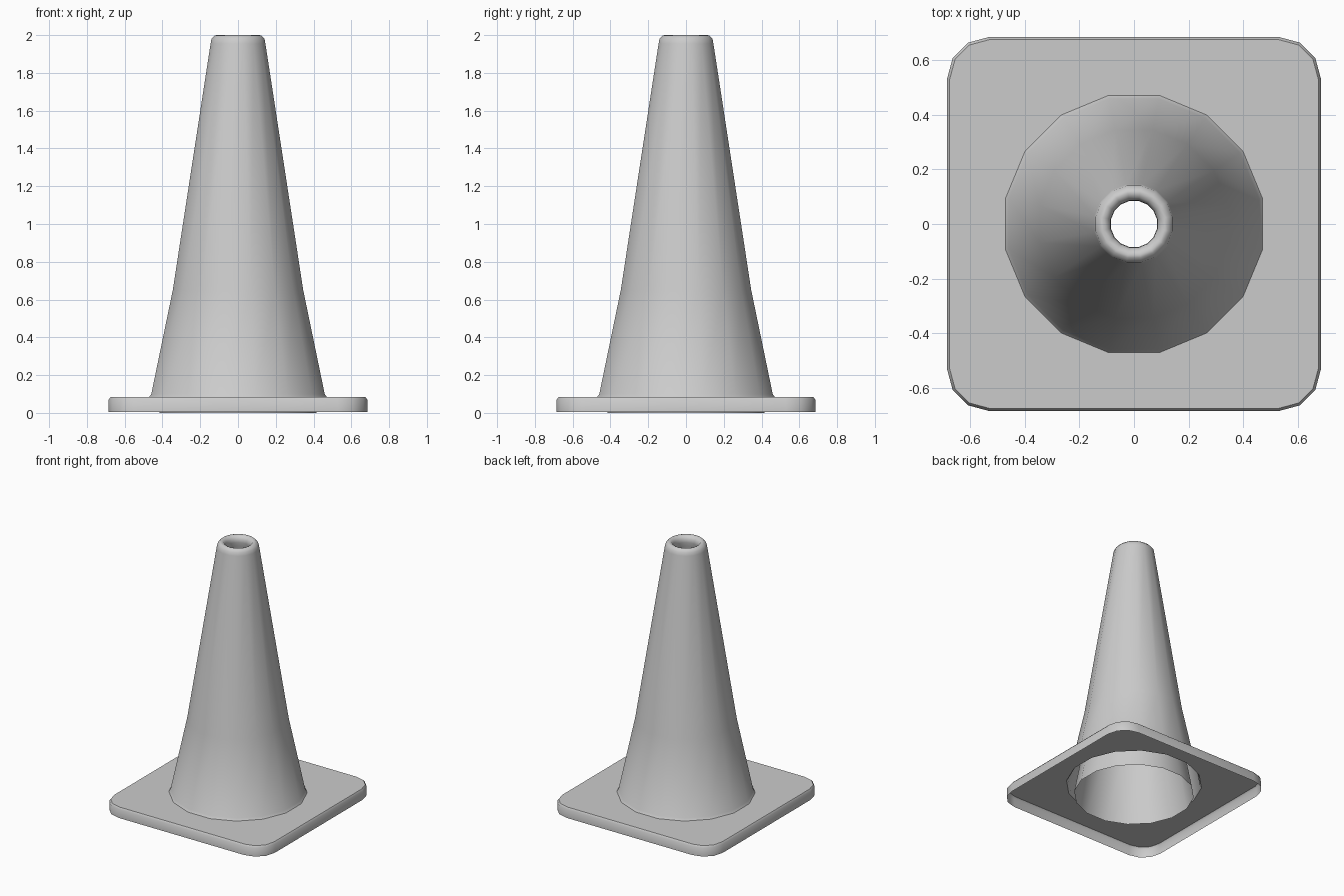
import bpy, bmesh, math

if "Cube" in bpy.data.objects:
    bpy.data.objects.remove(bpy.data.objects["Cube"])

SIDES = 16


def circle(r, z):
    # 16-sided ring, turned half a step so that flats face the axes
    step = math.tau / SIDES
    return [(r * math.cos((i + 0.5) * step), r * math.sin((i + 0.5) * step), z)
            for i in range(SIDES)]


def rounded_square(half, z, radius=0.155):
    # square ring with four points per rounded corner
    pts = []
    c = half - radius
    for q in range(4):
        mid = math.radians(45 + 90 * q)
        cx, cy = math.copysign(c, math.cos(mid)), math.copysign(c, math.sin(mid))
        for k in range(4):
            a = math.radians(90 * q + 30 * k)
            pts.append((cx + radius * math.cos(a), cy + radius * math.sin(a), z))
    return pts


def loft(name, rings, angle):
    # skin a stack of rings, bottom outside to top inside
    bm = bmesh.new()
    loops = [[bm.verts.new(p) for p in ring] for ring in rings]
    for a, b in zip(loops, loops[1:]):
        for i in range(SIDES):
            j = (i + 1) % SIDES
            bm.faces.new((a[i], a[j], b[j], b[i]))
    mesh = bpy.data.meshes.new(name)
    bm.to_mesh(mesh)
    bm.free()
    ob = bpy.data.objects.new(name, mesh)
    bpy.context.collection.objects.link(ob)
    bpy.ops.object.select_all(action='DESELECT')
    ob.select_set(True)
    bpy.context.view_layer.objects.active = ob
    bpy.ops.object.shade_smooth_by_angle(angle=math.radians(angle))
    return ob


# Hollow cone: outer wall, rounded lip, then inner wall down to the ground
cone_profile = [(0.48, 0.083), (0.468, 0.10), (0.352, 0.65), (0.148, 1.955),
                (0.143, 1.98), (0.126, 1.998), (0.115, 2.0), (0.10, 1.994),
                (0.088, 1.975), (0.086, 1.95), (0.096, 1.92),
                (0.305, 0.65), (0.425, 0.0)]
loft("cone_body", [circle(r, z) for r, z in cone_profile], 50)

# Base plate: open skirt with a softened top edge and a hole under the cone
loft("base_plate", [rounded_square(0.685, 0.004),
                    rounded_square(0.685, 0.07),
                    rounded_square(0.675, 0.083, 0.145),
                    circle(0.48, 0.083)], 40)
